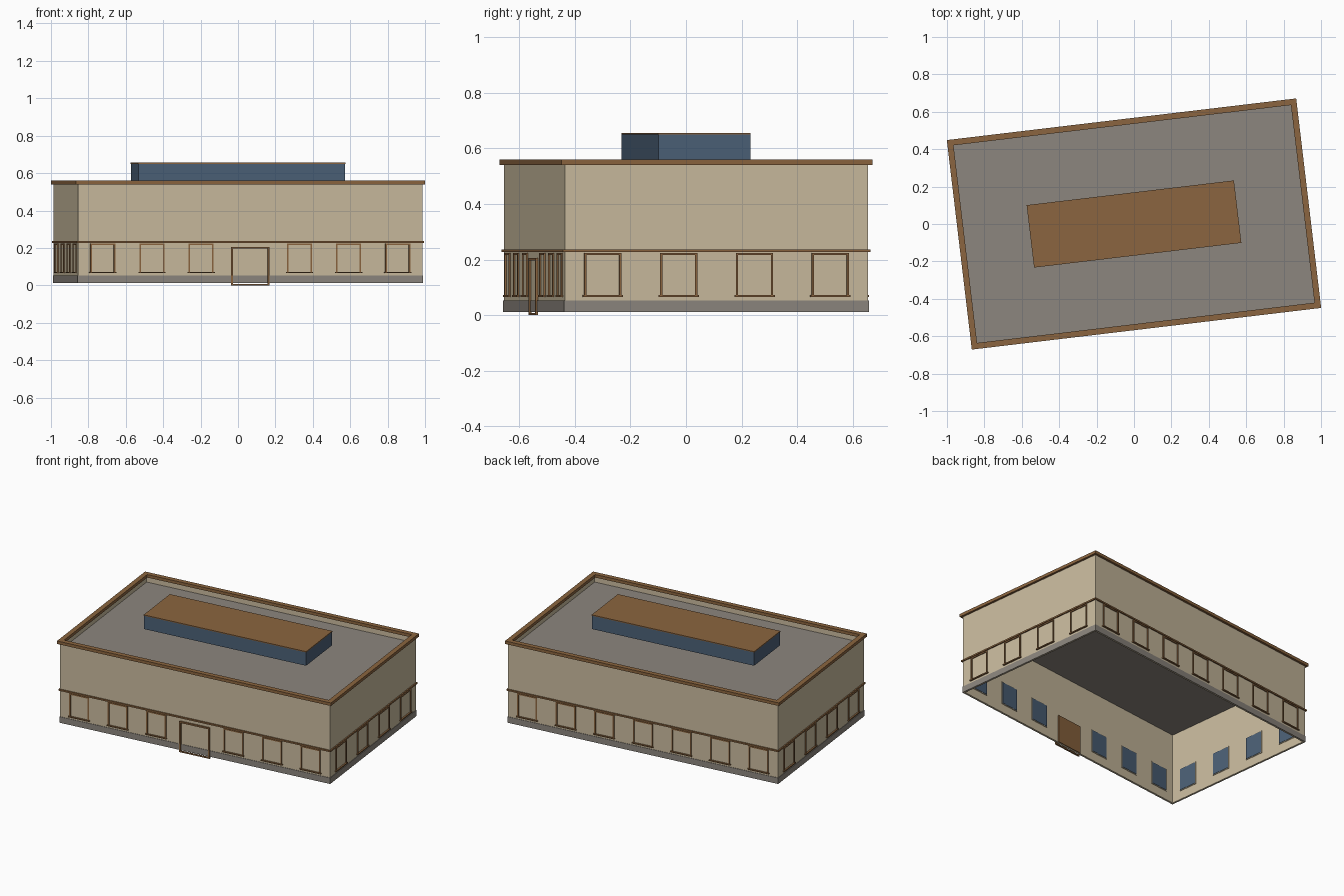
import bpy, bmesh, math
from mathutils import Matrix

if "Cube" in bpy.data.objects:
    bpy.data.objects.remove(bpy.data.objects["Cube"])

L, W = 1.853, 1.10            # wall footprint
TURN = Matrix.Rotation(math.radians(6.8), 4, 'Z')


def material(name, rgb):
    m = bpy.data.materials.new(name)
    m.diffuse_color = (*rgb, 1)
    m.use_nodes = True
    m.node_tree.nodes["Principled BSDF"].inputs["Base Color"].default_value = m.diffuse_color
    return m


TAN = material("tan_wall", (0.59, 0.50, 0.345))
GREY = material("grey_stone", (0.265, 0.24, 0.21))
BROWN = material("brown_trim", (0.26, 0.13, 0.05))
BLUE = material("blue_glass", (0.072, 0.118, 0.185))


def add_box(bm, x0, x1, y0, y1, z0, z1, m=Matrix()):
    mat = (m @ Matrix.Translation(((x0 + x1) / 2, (y0 + y1) / 2, (z0 + z1) / 2))
           @ Matrix.Diagonal((x1 - x0, y1 - y0, z1 - z0, 1)))
    bmesh.ops.create_cube(bm, size=1, matrix=mat)


def finish(name, bm, mat):
    bmesh.ops.transform(bm, matrix=TURN, verts=bm.verts)
    bmesh.ops.recalc_face_normals(bm, faces=bm.faces)
    me = bpy.data.meshes.new(name)
    bm.to_mesh(me)
    bm.free()
    me.materials.append(mat)
    ob = bpy.data.objects.new(name, me)
    bpy.context.collection.objects.link(ob)
    return ob


def block(name, mat, *dims):
    bm = bmesh.new()
    add_box(bm, *dims)
    return finish(name, bm, mat)


def ring(name, mat, out, inn, z0, z1):
    """Rectangular ring: out / inn are offsets from the wall footprint."""
    bm = bmesh.new()
    loops = []
    for off, z in ((out, z0), (out, z1), (inn, z1), (inn, z0)):
        x, y = L / 2 + off, W / 2 + off
        loops.append([bm.verts.new((sx * x, sy * y, z))
                      for sx, sy in ((-1, -1), (1, -1), (1, 1), (-1, 1))])
    for a in range(4):
        lo, hi = loops[a], loops[(a + 1) % 4]
        for i in range(4):
            j = (i + 1) % 4
            bm.faces.new((lo[i], lo[j], hi[j], hi[i]))
    return finish(name, bm, mat)


# Shell, open at the bottom
ring("walls", TAN, 0, -0.01, 0.012, 0.545)
ring("base_course", GREY, 0.003, -0.001, 0.012, 0.052)
ring("belt_band", BROWN, 0.008, -0.001, 0.227, 0.237)
ring("roof_cap", BROWN, 0.014, -0.018, 0.54, 0.56)
block("roof_slab", GREY, -L / 2 + 0.005, L / 2 - 0.005,
      -W / 2 + 0.005, W / 2 - 0.005, 0.485, 0.505)

# Raised rooftop lantern
block("lantern_sides", BLUE, -0.557, 0.557, -0.167, 0.167, 0.561, 0.65)
block("lantern_top", BROWN, -0.558, 0.558, -0.168, 0.168, 0.65, 0.656)

# Openings: frames outside, reveals and panes on the inner side
frames, reveals, panes = bmesh.new(), bmesh.new(), bmesh.new()
# (turn, distance from centre, wall length, bays)
sides = [(0, W / 2, L, 7), (90, L / 2, W, 4), (180, W / 2, L, 7), (270, L / 2, W, 4)]
for deg, dist, length, bays in sides:
    for i in range(bays):
        if deg == 0 and i == 3:
            continue                      # door bay
        u = (i + 0.5 - bays / 2) * length / bays
        m = Matrix.Rotation(math.radians(deg), 4, 'Z') @ Matrix.Translation((u, -dist, 0))
        for s in (-1, 1):                 # stiles
            add_box(frames, s * 0.0635 - 0.004, s * 0.0635 + 0.004, -0.006, 0.001, 0.07, 0.222, m)
        add_box(frames, -0.0675, 0.0675, -0.006, 0.001, 0.216, 0.224, m)   # head
        add_box(frames, -0.073, 0.073, -0.01, 0.001, 0.065, 0.072, m)      # sill
        add_box(reveals, -0.066, 0.066, 0.009, 0.014, 0.07, 0.223, m)
        add_box(panes, -0.062, 0.062, 0.013, 0.016, 0.074, 0.219, m)
finish("window_frames", frames, BROWN)
finish("window_reveals", reveals, TAN)
finish("window_panes", panes, BLUE)

# Entrance door
door = bmesh.new()
y = -W / 2
for s in (-1, 1):
    add_box(door, s * 0.099 - 0.005, s * 0.099 + 0.005, y - 0.009, y + 0.001, 0, 0.205)
add_box(door, -0.104, 0.104, y - 0.009, y + 0.001, 0.196, 0.206)
add_box(door, -0.104, 0.104, y - 0.009, y + 0.001, 0, 0.008)
finish("door_frame", door, BROWN)
block("door_leaf", BROWN, -0.096, 0.096, y + 0.009, y + 0.016, 0.012, 0.198)
